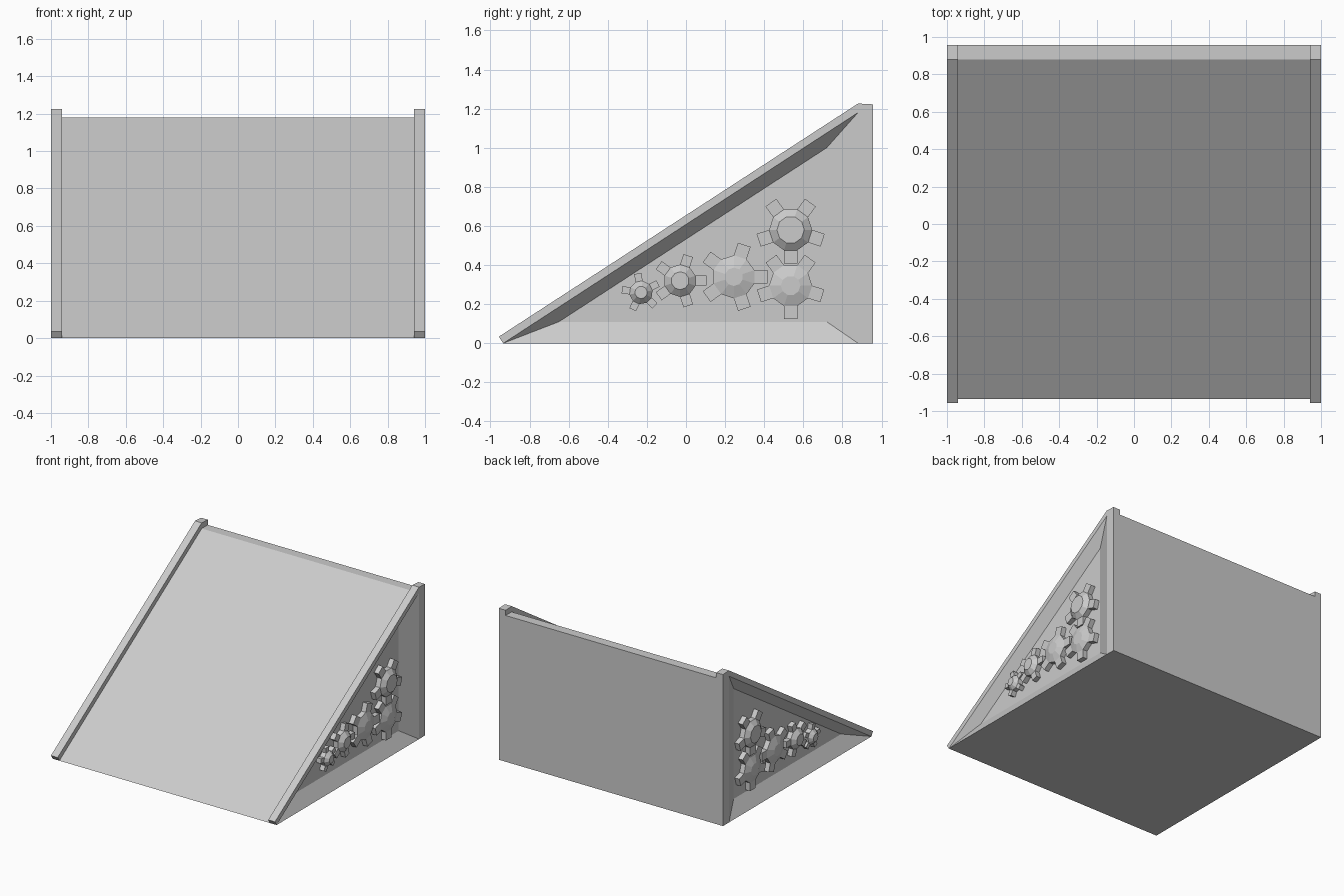
import bpy, bmesh
from math import cos, sin, pi, radians

cube = bpy.data.objects.get("Cube")
if cube:
    bpy.data.objects.remove(cube)

grey = bpy.data.materials.new("light_grey")
grey.use_nodes = True
colour = (0.6, 0.6, 0.6, 1)
grey.diffuse_color = colour
grey.node_tree.nodes["Principled BSDF"].inputs["Base Color"].default_value = colour


def loft(name, rings, skip=None):
    """Bridge matching rings of points and cap both ends; skip = (ring, side)."""
    bm = bmesh.new()
    loops = [[bm.verts.new(p) for p in ring] for ring in rings]
    n = len(loops[0])
    for r, (a, b) in enumerate(zip(loops, loops[1:])):
        for i in range(n):
            if (r, i) != skip:
                j = (i + 1) % n
                bm.faces.new((a[i], a[j], b[j], b[i]))
    bm.faces.new(loops[0][::-1])
    bm.faces.new(loops[-1])
    bmesh.ops.recalc_face_normals(bm, faces=bm.faces)
    mesh = bpy.data.meshes.new(name)
    bm.to_mesh(mesh)
    bm.free()
    mesh.materials.append(grey)
    obj = bpy.data.objects.new(name, mesh)
    bpy.context.collection.objects.link(obj)
    return obj


def section(x, profile):
    return [(x, y, z) for y, z in profile]


TOE, WALL, BACK, TOP, PANEL = -0.935, 0.88, 0.957, 1.18, 0.93

# Wedge with a tapered triangular recess in each side
opening = [(TOE, 0), (WALL, 0), (WALL, TOP)]
panel = [(-0.65, 0.11), (0.72, 0.11), (0.72, 1.0)]
loft("ramp_body", [section(-PANEL, panel), section(-1, opening),
                   section(1, opening), section(PANEL, panel)], skip=(1, 1))

# Upright wall behind the wedge
wall = [(WALL, 0), (BACK, 0), (BACK, TOP), (WALL, TOP)]
loft("back_wall", [section(-1, wall), section(1, wall)])

# Raised rails along both edges of the slope
rail = [(TOE, 0), (WALL, TOP), (BACK, TOP), (BACK, 1.222),
        (WALL, 1.226), (-0.957, 0.034)]
for side, label in ((1, "left"), (-1, "right")):
    loft(label + "_rail", [section(side * 0.94, rail), section(side, rail)])


def gear(name, side, y, z, radius, cap, tip, turn, rise):
    """Ten-sided tapered hub with a tooth on every second side."""
    base, face, crown = (side * (PANEL + h) for h in (-0.005, 0.04, 0.04 + rise))

    def ring(x, r):
        return [(x, y + r * cos(a), z + r * sin(a))
                for a in (radians(turn) + pi / 10 + k * pi / 5 for k in range(10))]

    loft(name + "_hub", [ring(base, radius), ring(face, radius), ring(crown, cap)])
    half, root = radius * sin(pi / 10), radius * cos(pi / 10)
    for k in range(5):
        a = radians(turn) + k * 2 * pi / 5
        tooth = [(y + u * cos(a) - v * sin(a), z + u * sin(a) + v * cos(a))
                 for u, v in ((root, -half), (tip, -half), (tip, half), (root, half))]
        loft(f"{name}_tooth_{k + 1}", [section(base, tooth), section(face, tooth)])


# Gear train on each recessed panel: y, z, radius, cap, tip, turn, rise
gears = [(-0.23, 0.26, 0.06, 0.032, 0.098, 28, 0.028),
         (-0.03, 0.32, 0.083, 0.046, 0.135, 0, 0.03),
         (0.245, 0.34, 0.11, 0.047, 0.172, 0, 0.022),
         (0.535, 0.295, 0.11, 0.05, 0.17, 270, 0.022),
         (0.535, 0.58, 0.11, 0.07, 0.172, 270, 0.03)]
for side, label in ((1, "left"), (-1, "right")):
    for i, spec in enumerate(gears):
        gear(f"{label}_gear_{i + 1}", side, *spec)
